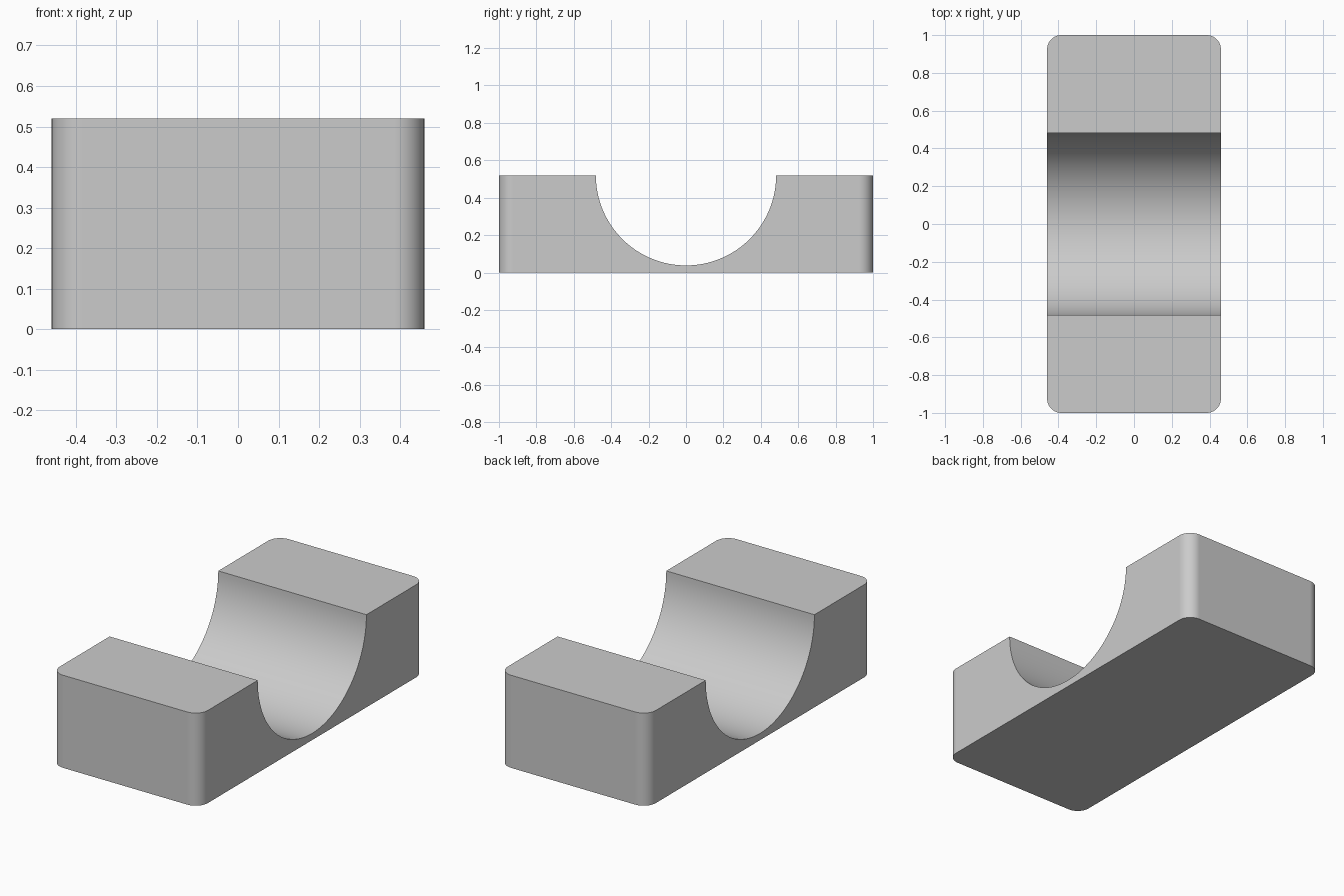
import bpy, bmesh, math

old = bpy.data.objects.get("Cube")
if old:
    bpy.data.objects.remove(old, do_unlink=True)

WIDTH, LENGTH, HEIGHT = 0.92, 2.0, 0.52
TROUGH_RADIUS, CORNER_RADIUS = 0.482, 0.075
SEGMENTS = 64

# Plain grey material
grey = bpy.data.materials.new("light_grey")
grey.use_nodes = True
colour = (0.6, 0.6, 0.6, 1)
grey.diffuse_color = colour
grey.node_tree.nodes["Principled BSDF"].inputs["Base Color"].default_value = colour

# Side profile: a block with a half-round trough in its top
half = LENGTH / 2
profile = [(-half, HEIGHT), (-half, 0), (half, 0), (half, HEIGHT)]
for i in range(SEGMENTS + 1):
    a = math.pi * i / SEGMENTS
    profile.append((TROUGH_RADIUS * math.cos(a), HEIGHT - TROUGH_RADIUS * math.sin(a)))

# Extrude the profile across the width
bm = bmesh.new()
side = bm.faces.new([bm.verts.new((-WIDTH / 2, y, z)) for y, z in profile])
result = bmesh.ops.extrude_face_region(bm, geom=[side])
moved = [v for v in result["geom"] if isinstance(v, bmesh.types.BMVert)]
bmesh.ops.translate(bm, vec=(WIDTH, 0, 0), verts=moved)

# Round the four upright corners
corners = [e for e in bm.edges
           if all(abs(abs(v.co.y) - half) < 1e-4 for v in e.verts)
           and abs(e.verts[0].co.z - e.verts[1].co.z) > HEIGHT / 2]
bmesh.ops.bevel(bm, geom=corners, offset=CORNER_RADIUS, segments=10,
                profile=0.5, affect='EDGES')
bmesh.ops.recalc_face_normals(bm, faces=bm.faces)

mesh = bpy.data.meshes.new("cradle_block")
bm.to_mesh(mesh)
bm.free()
mesh.materials.append(grey)
block = bpy.data.objects.new("cradle_block", mesh)
bpy.context.collection.objects.link(block)

# Smooth the curves and keep the flat faces crisp
bpy.ops.object.select_all(action='DESELECT')
block.select_set(True)
bpy.context.view_layer.objects.active = block
bpy.ops.object.shade_smooth_by_angle(angle=math.radians(30))
weighted = block.modifiers.new("flat_face_normals", 'WEIGHTED_NORMAL')
weighted.keep_sharp = True
